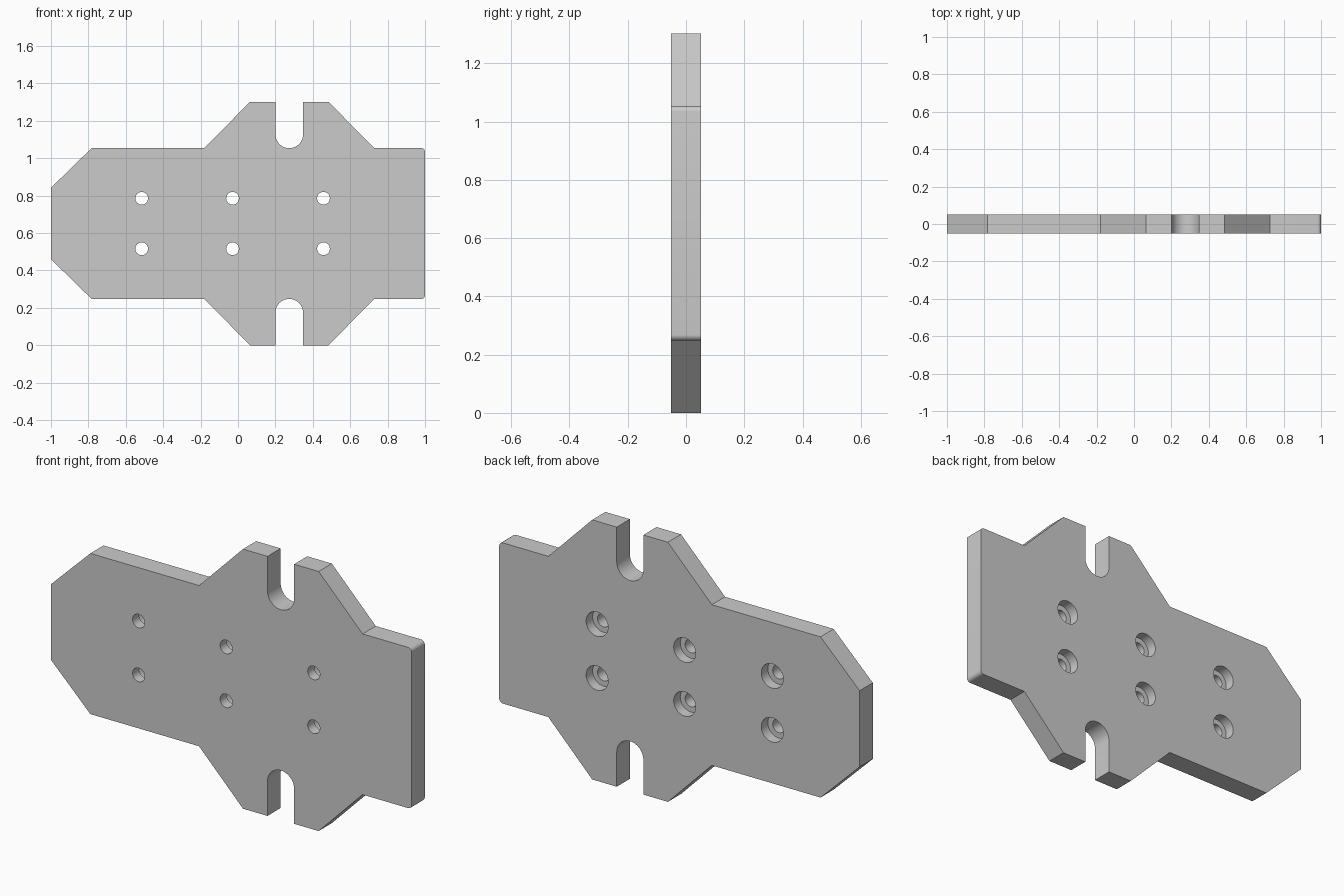
import bpy, bmesh
from math import sin, cos, pi, radians

if "Cube" in bpy.data.objects:
    bpy.data.objects.remove(bpy.data.objects["Cube"])

HALF_T = 0.052   # half plate thickness
TOP = 1.302      # overall height
MID = TOP / 2


def arc(cx, cz, r, a0, a1, n):
    return [(cx + r * cos(radians(a0 + (a1 - a0) * i / n)),
             cz + r * sin(radians(a0 + (a1 - a0) * i / n))) for i in range(n + 1)]


def prism(name, pts, y0, y1):
    bm = bmesh.new()
    face = bm.faces.new([bm.verts.new((x, y0, z)) for x, z in pts])
    new = bmesh.ops.extrude_face_region(bm, geom=[face])["geom"]
    verts = [g for g in new if isinstance(g, bmesh.types.BMVert)]
    bmesh.ops.translate(bm, verts=verts, vec=(0, y1 - y0, 0))
    bmesh.ops.recalc_face_normals(bm, faces=bm.faces)
    mesh = bpy.data.meshes.new(name)
    bm.to_mesh(mesh)
    bm.free()
    ob = bpy.data.objects.new(name, mesh)
    bpy.context.collection.objects.link(ob)
    return ob


# Plate outline: lower half with slot and rounded corner, mirrored upward
lower = [(-1, 0.46), (-0.783, 0.248), (-0.18, 0.248), (0.064, 0), (0.2, 0)]
lower += arc(0.274, 0.174, 0.074, 180, 0, 24)
lower += [(0.348, 0), (0.484, 0), (0.728, 0.248)]
lower += arc(0.98, 0.268, 0.02, -90, 0, 6)
outline = lower + [(x, TOP - z) for x, z in reversed(lower)]
plate = prism("mounting_plate", outline, -HALF_T, HALF_T)


def cut(ob, cutter):
    cutter.hide_render = True
    mod = ob.modifiers.new("cut", 'BOOLEAN')
    mod.operation = 'DIFFERENCE'
    mod.solver = 'EXACT'
    mod.object = cutter
    bpy.context.view_layer.objects.active = ob
    bpy.ops.object.modifier_apply(modifier=mod.name)
    bpy.data.objects.remove(cutter, do_unlink=True)


# Six screw holes, counterbored from the back
for x in (-0.515, -0.029, 0.457):
    for z in (MID - 0.135, MID + 0.135):
        cut(plate, prism("counterbore_cutter", arc(x, z, 0.061, 0, 352.5, 47), 0.0, 0.1))
        cut(plate, prism("screw_hole_cutter", arc(x, z, 0.034, 0, 348.75, 31), -0.1, 0.05))

# Smooth the curved walls, keep edges crisp
bpy.ops.object.select_all(action='DESELECT')
plate.select_set(True)
bpy.context.view_layer.objects.active = plate
bpy.ops.object.shade_smooth_by_angle(angle=radians(30))
